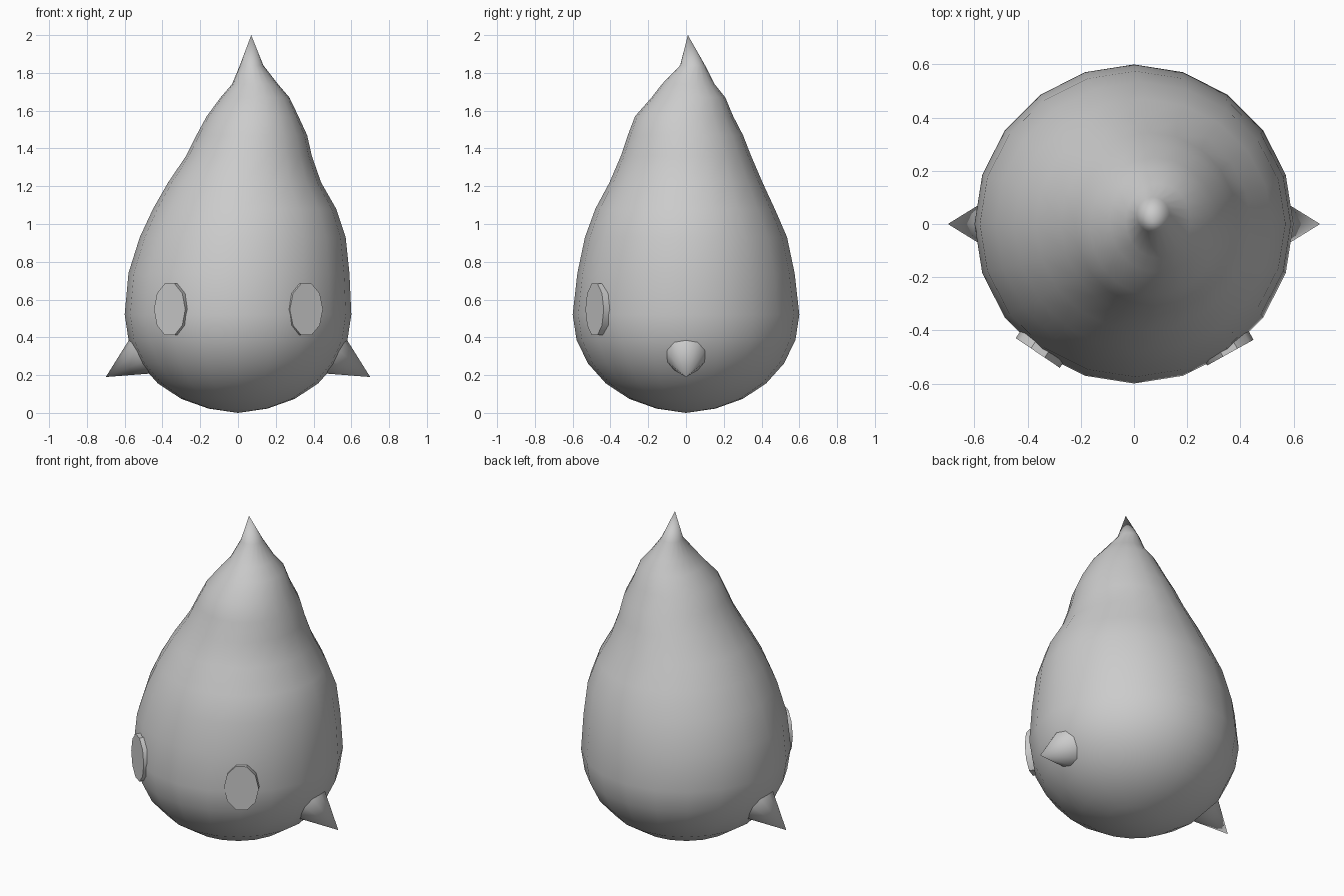
import bpy, bmesh, math
from mathutils import Vector, Matrix

if "Cube" in bpy.data.objects:
    bpy.data.objects.remove(bpy.data.objects["Cube"])


def finish(bm, name, smooth_angle):
    bmesh.ops.recalc_face_normals(bm, faces=bm.faces[:])
    for f in bm.faces:
        f.smooth = True
    for e in bm.edges:
        if len(e.link_faces) == 2 and e.calc_face_angle() > smooth_angle:
            e.smooth = False
    me = bpy.data.meshes.new(name)
    bm.to_mesh(me)
    bm.free()
    ob = bpy.data.objects.new(name, me)
    bpy.context.collection.objects.link(ob)
    return ob


# Body: squashed lower hemisphere, then rings drifting into a bent, swirled tip
SIDES = 20
rings = []  # (z, centre x, centre y, radius x, radius y)
for i in range(1, 7):
    a = math.radians(90 - 15 * i)
    r = 0.6 * math.cos(a)
    rings.append((0.52 - 0.515 * math.sin(a), 0, 0, r, r))
rings += [
    (0.74, 0.005, 0.0, 0.585, 0.575),
    (0.93, 0.025, 0.0, 0.545, 0.535),
    (1.08, 0.035, -0.005, 0.485, 0.475),
    (1.22, 0.035, 0.0, 0.405, 0.405),
    (1.36, 0.058, 0.0, 0.333, 0.345),
    (1.47, 0.073, -0.003, 0.293, 0.305),
    (1.57, 0.077, -0.01, 0.243, 0.26),
    (1.67, 0.09, 0.013, 0.182, 0.195),
    (1.74, 0.09, 0.012, 0.122, 0.14),
    (1.84, 0.072, 0.035, 0.062, 0.066),
]
bm = bmesh.new()
loops = []
for z, cx, cy, rx, ry in rings:
    loops.append([bm.verts.new((cx + rx * math.cos(k * math.tau / SIDES),
                                cy + ry * math.sin(k * math.tau / SIDES), z))
                  for k in range(SIDES)])
bottom = bm.verts.new((0, 0, 0.0))
tip = bm.verts.new((0.07, 0.01, 2.0))
for k in range(SIDES):
    n = (k + 1) % SIDES
    for lo, hi in zip(loops, loops[1:]):
        bm.faces.new((lo[k], lo[n], hi[n], hi[k]))
    bm.faces.new((bottom, loops[0][n], loops[0][k]))
    bm.faces.new((tip, loops[-1][k], loops[-1][n]))
finish(bm, "body", math.radians(80))


# Eyes: thin ten-sided oval discs turned outwards
def eye(name, x, y, angle):
    normal = Vector((math.sin(angle), -math.cos(angle), 0))
    side = Vector((math.cos(angle), math.sin(angle), 0))
    depth = 0.06
    bm = bmesh.new()
    bmesh.ops.create_cone(bm, cap_ends=True, segments=10, radius1=1, radius2=1, depth=depth)
    # radial vertices land on the sides, flat edges on top and bottom
    start = max(bm.verts, key=lambda v: v.co.x).co
    spin = -math.atan2(start.y, start.x)
    bm.transform(Matrix.Rotation(spin, 4, 'Z'))
    centre = Vector((x, y, 0.548)) - normal * depth / 2
    for v in bm.verts:
        v.co = centre + side * v.co.x * 0.1 + Vector((0, 0, v.co.y * 0.144)) + normal * v.co.z
    finish(bm, name, math.radians(30 + 10))


eye("left_eye", -0.362, -0.485, math.radians(-34))
eye("right_eye", 0.362, -0.484, math.radians(29))


# Fins: small cones pointing out and down on both sides
for name, s in (("right_fin", 1), ("left_fin", -1)):
    end = Vector((0.70 * s, 0, 0.19))
    base = Vector((0.51 * s, 0, 0.305))
    axis = (end - base) * 1.1
    bm = bmesh.new()
    bmesh.ops.create_cone(bm, cap_ends=True, segments=10, radius1=0.123,
                          radius2=0, depth=axis.length)
    bmesh.ops.remove_doubles(bm, verts=bm.verts[:], dist=1e-5)
    rot = axis.to_track_quat('Z', 'Y').to_matrix().to_4x4()
    bm.transform(Matrix.Translation(end - axis / 2) @ rot)
    finish(bm, name, math.radians(60))
